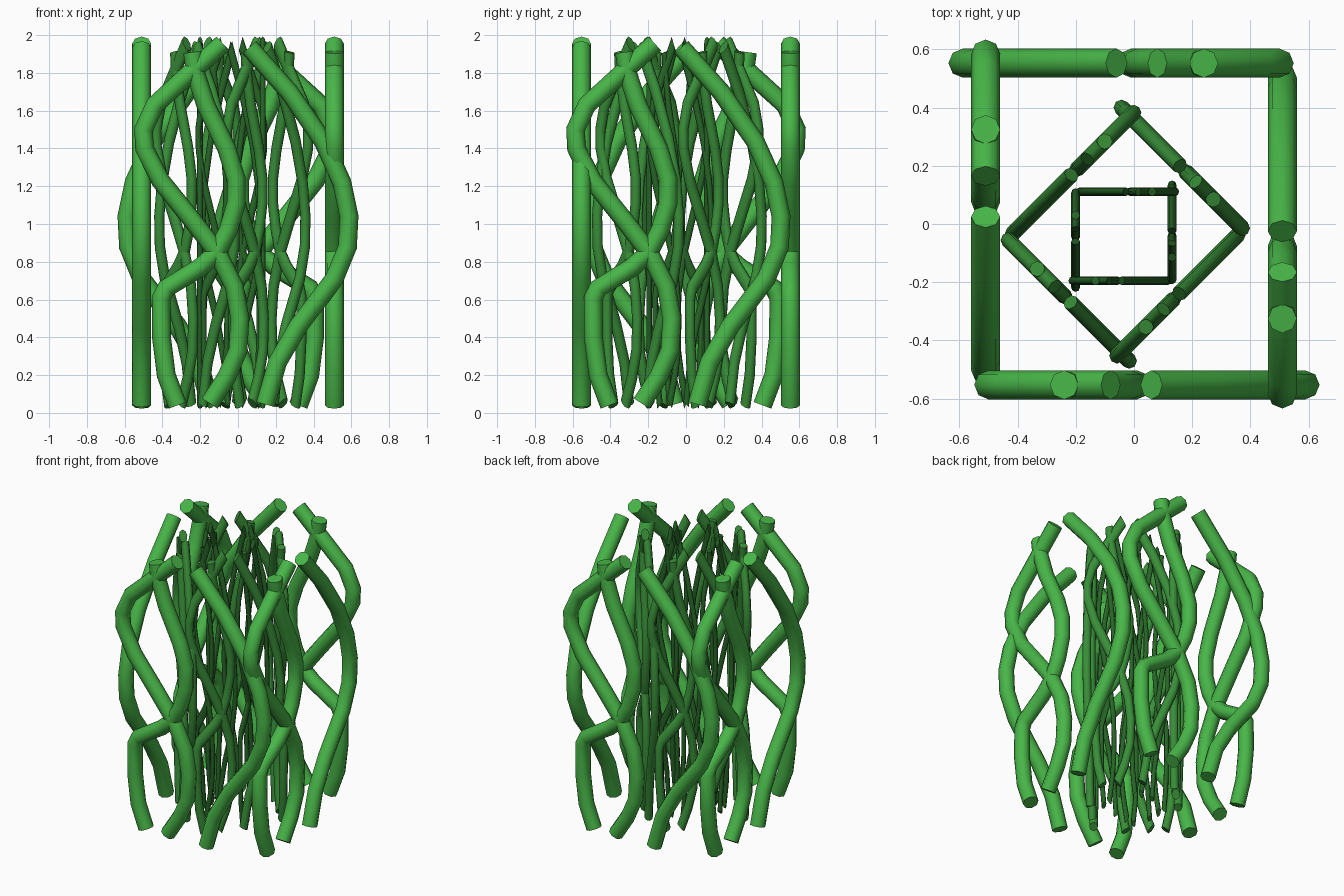
import bpy
from math import radians, cos, sin
from mathutils import Matrix

if "Cube" in bpy.data.objects:
    bpy.data.objects.remove(bpy.data.objects["Cube"])

# Centre lines (u across the panel, z up) of the three strands in one panel
STRANDS = {
    "left_strand": [(-.08, 1.955), (-.23, 1.82), (-.44, 1.63), (-.50, 1.50), (-.495, 1.40), (-.41, 1.23),
                    (-.25, 1.03), (-.11, .85), (-.02, .67), (.01, .50), (0, .33), (-.06, .19), (-.15, .05)],
    "crossing_strand": [(-.24, 1.91), (-.225, 1.80), (-.17, 1.63), (-.06, 1.40), (-.01, 1.24), (-.01, 1.11),
                        (-.05, .97), (-.11, .85), (-.20, .77), (-.38, .66), (-.405, .61), (-.405, .40),
                        (-.38, .20), (-.32, .04)],
    "right_strand": [(.06, 1.935), (.27, 1.70), (.45, 1.44), (.55, 1.22), (.588, 1.04), (.58, .88),
                     (.51, .71), (.32, .46), (.21, .27), (.145, .045)],
}
RADIUS = 0.05

mats = []
for i, col in enumerate([(.065, .47, .065, 1), (.04, .27, .04, 1), (.02, .13, .02, 1)]):
    m = bpy.data.materials.new(f"vine_green_{i}")
    m.diffuse_color = col
    m.use_nodes = True
    m.node_tree.nodes["Principled BSDF"].inputs["Base Color"].default_value = m.diffuse_color
    mats.append(m)


def make_strand(name, pts, shift):
    """Tube along a polyline lying in the XZ plane."""
    cu = bpy.data.curves.new(name, 'CURVE')
    cu.dimensions = '3D'
    cu.bevel_depth = RADIUS
    cu.bevel_resolution = 2
    cu.use_fill_caps = True
    sp = cu.splines.new('POLY')
    sp.points.add(len(pts) - 1)
    for p, (u, z) in zip(sp.points, pts):
        p.co = (u + shift, 0, z, 1)
    sp.use_smooth = True
    return cu


# Front/back panels and slightly shifted side panels
front = {n: make_strand(n, p, 0) for n, p in STRANDS.items()}
side = {n: make_strand("side_" + n, p, -.085) for n, p in STRANDS.items()}
PANELS = [("front", front, 0, .553), ("right", side, 90, .51),
          ("back", front, 180, .553), ("left", side, 270, .51)]

# Three nested cages: name, horizontal scale, turn, centre, material
CAGES = [("outer", 1, 0, (0, 0), mats[0]), ("middle", .54, -45, (-.03, -.035), mats[1]),
         ("inner", .30, -90, (-.035, -.042), mats[2])]

for cage, s, turn, (cx, cy), mat in CAGES:
    base = (Matrix.Translation((cx, cy, 0)) @ Matrix.Rotation(radians(turn), 4, 'Z')
            @ Matrix.Diagonal((s, s, 1, 1)))
    for panel, curves, ang, dist in PANELS:
        mw = base @ Matrix.Rotation(radians(ang), 4, 'Z') @ Matrix.Translation((0, -dist, 0))
        for n, cu in curves.items():
            data = cu.copy()
            data.materials.append(mat)
            ob = bpy.data.objects.new(f"{cage}_{panel}_{n}", data)
            bpy.context.collection.objects.link(ob)
            ob.matrix_world = mw
